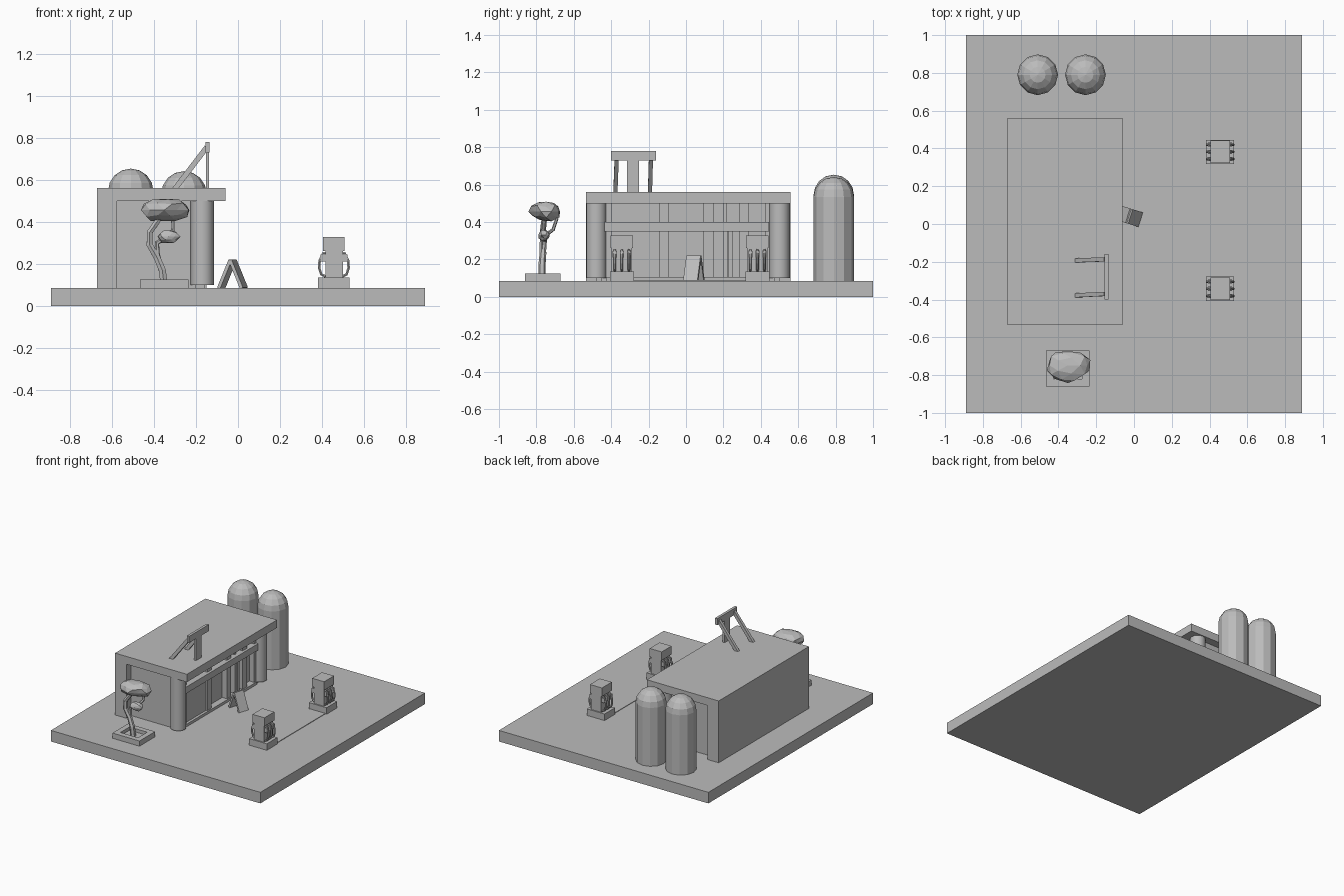
import bpy, math, random
from mathutils import Vector

cube = bpy.data.objects.get("Cube")
if cube:
    bpy.data.objects.remove(cube)

grey = bpy.data.materials.new("plain grey")
grey.use_nodes = True
GREY = (0.5, 0.5, 0.5, 1)
grey.diffuse_color = GREY
grey.node_tree.nodes["Principled BSDF"].inputs["Base Color"].default_value = GREY


def finish(name):
    ob = bpy.context.object
    ob.name = name
    ob.data.materials.append(grey)
    return ob


def box(name, x, y, z):
    """Box from (low, high) ranges."""
    bpy.ops.mesh.primitive_cube_add(size=1, location=[sum(r) / 2 for r in (x, y, z)])
    ob = finish(name)
    ob.scale = [r[1] - r[0] for r in (x, y, z)]
    return ob


def beam(name, a, b, width, depth, side):
    """Rectangular bar from a to b; width runs along side."""
    a, b = Vector(a), Vector(b)
    axis = (b - a).normalized()
    u = Vector(side).normalized()
    v = axis.cross(u).normalized()
    verts = [p + u * i * width / 2 + v * j * depth / 2
             for p in (a, b) for i, j in ((-1, -1), (1, -1), (1, 1), (-1, 1))]
    faces = [(3, 2, 1, 0), (4, 5, 6, 7)]
    faces += [(k, (k + 1) % 4, (k + 1) % 4 + 4, k + 4) for k in range(4)]
    mesh = bpy.data.meshes.new(name)
    mesh.from_pydata(verts, [], faces)
    mesh.materials.append(grey)
    ob = bpy.data.objects.new(name, mesh)
    bpy.context.collection.objects.link(ob)
    return ob


def tube(name, points, radius, tip=1.0, sides=1):
    """Tapered round curve through the points."""
    curve = bpy.data.curves.new(name, "CURVE")
    curve.dimensions = "3D"
    curve.bevel_depth = radius
    curve.bevel_resolution = sides
    curve.use_fill_caps = True
    curve.materials.append(grey)
    spline = curve.splines.new("POLY")
    spline.use_smooth = False
    spline.points.add(len(points) - 1)
    for i, p in enumerate(points):
        spline.points[i].co = (*p, 1)
        spline.points[i].radius = 1 + (tip - 1) * i / (len(points) - 1)
    ob = bpy.data.objects.new(name, curve)
    bpy.context.collection.objects.link(ob)


def rock(name, centre, size, seed):
    """Irregular faceted leaf clump."""
    random.seed(seed)
    bpy.ops.mesh.primitive_ico_sphere_add(subdivisions=2, radius=1, location=centre)
    ob = finish(name)
    for v in ob.data.vertices:
        v.co *= random.uniform(0.82, 1.1)
    ob.scale = size


# Ground slab
GROUND = 0.085
box("ground_slab", (-0.89, 0.89), (-1, 1), (0, GROUND))

# Building shell
box("roof", (-0.67, -0.06), (-0.535, 0.56), (0.5, 0.56))
box("back_wall", (-0.67, -0.575), (-0.535, 0.56), (GROUND, 0.5))
box("hall", (-0.58, -0.2), (-0.48, 0.5), (GROUND, 0.5))
for side, y in (("right", -0.48), ("left", 0.5)):
    bpy.ops.mesh.primitive_cylinder_add(vertices=16, radius=0.055, depth=0.4,
                                        location=(-0.17, y, 0.3))
    finish(side + "_column")
    bpy.ops.object.shade_smooth_by_angle()

# Shop front: posts, ledge, panels and plinth
for y in (-0.425, -0.118, 0.12, 0.312, 0.45):
    box("shop_post", (-0.2, -0.16), (y - 0.026, y + 0.026), (GROUND, 0.5))
box("window_ledge", (-0.2, -0.14), (-0.445, 0.445), (0.35, 0.4))
box("plinth", (-0.2, -0.15), (-0.425, 0.445), (GROUND, 0.105))
box("front_panel", (-0.2, -0.17), (-0.425, -0.145), (0.1, 0.35))
for y in (0.21, 0.24):
    box("door_stile", (-0.2, -0.165), (y - 0.012, y + 0.012), (0.1, 0.35))
box("window_bar", (-0.2, -0.17), (0.2, 0.22), (0.4, 0.5))

# Roof sign with braces
box("sign_board", (-0.155, -0.135), (-0.4, -0.16), (0.73, 0.78))
box("sign_post", (-0.153, -0.137), (-0.315, -0.25), (0.56, 0.73))
for bottom, top in ((-0.378, -0.37), (-0.193, -0.187)):
    beam("sign_brace", (-0.305, bottom, 0.55), (-0.148, top, 0.755), 0.022, 0.025, (0, 1, 0))

# Domed storage tanks, each turned from one profile
for x, drop in ((-0.51, 0), (-0.257, 0.012)):
    radius, shoulder, n = 0.108, 0.545 - drop, 12
    profile = [(radius, GROUND), (radius, shoulder - 0.015)]
    profile += [(radius * math.cos(t), shoulder + radius * math.sin(t))
                for t in (math.radians(a) for a in (0, 22, 45, 67))]
    verts = [(x + r * math.cos(math.tau * k / n), 0.79 + r * math.sin(math.tau * k / n), z)
             for r, z in profile for k in range(n)]
    rows = len(profile)
    faces = [(i * n + k, i * n + (k + 1) % n, (i + 1) * n + (k + 1) % n, (i + 1) * n + k)
             for i in range(rows - 1) for k in range(n)]
    verts.append((x, 0.79, shoulder + radius))
    faces += [((rows - 1) * n + k, (rows - 1) * n + (k + 1) % n, rows * n) for k in range(n)]
    faces.append(tuple(reversed(range(n))))
    mesh = bpy.data.meshes.new("storage_tank")
    mesh.from_pydata(verts, [], faces)
    mesh.materials.append(grey)
    bpy.context.collection.objects.link(bpy.data.objects.new("storage_tank", mesh))

# Planter frame and soil
for x in (-0.445, -0.255):
    box("planter_side", (x - 0.02, x + 0.02), (-0.86, -0.67), (GROUND, 0.125))
for y in (-0.84, -0.69):
    box("planter_end", (-0.43, -0.27), (y - 0.02, y + 0.02), (GROUND, 0.125))
box("planter_soil", (-0.43, -0.27), (-0.83, -0.7), (GROUND, 0.1))

# Tree with a bent trunk, side branch and leaf clumps
tube("trunk", [(-0.35, -0.77, 0.09), (-0.36, -0.77, 0.17), (-0.385, -0.765, 0.23),
               (-0.42, -0.765, 0.29), (-0.42, -0.765, 0.35), (-0.385, -0.76, 0.4),
               (-0.36, -0.75, 0.45)], 0.02, 0.7)
tube("branch", [(-0.365, -0.765, 0.17), (-0.385, -0.76, 0.25), (-0.385, -0.755, 0.3),
                (-0.33, -0.75, 0.33), (-0.31, -0.71, 0.36), (-0.31, -0.69, 0.42)], 0.014, 0.6)
rock("crown", (-0.35, -0.748, 0.456), (0.118, 0.088, 0.058), 4)
rock("small_leaves", (-0.33, -0.76, 0.33), (0.056, 0.034, 0.034), 7)

# Folding pavement sign
along, across = Vector((0.3, 0.95, 0)), Vector((0.95, -0.3, 0))
ridge = Vector((-0.026, 0.042, 0.218))
for s in (-1, 1):
    foot = ridge + across * s * 0.057
    foot.z = GROUND
    beam("pavement_sign", ridge, foot, 0.08, 0.016, along)

# Fuel island and pumps with three hoses on each face
box("island_strip", (0.39, 0.52), (-0.285, 0.32), (GROUND, 0.089))
for y in (-0.343, 0.382):
    box("pump_base", (0.38, 0.53), (y - 0.064, y + 0.064), (GROUND, 0.135))
    box("pump_body", (0.415, 0.5), (y - 0.055, y + 0.055), (0.13, 0.27))
    box("pump_head", (0.405, 0.507), (y - 0.06, y + 0.06), (0.262, 0.327))
    for s in (-1, 1):
        for dy in (-0.038, 0, 0.038):
            path = [(0.035, 0.25), (0.052, 0.25), (0.068, 0.215),
                    (0.07, 0.18), (0.06, 0.15), (0.04, 0.14)]
            tube("pump_hose", [(0.456 + s * x, y + dy, z) for x, z in path], 0.007)
            box("pump_nozzle", (0.456 + s * 0.052 - 0.012, 0.456 + s * 0.052 + 0.012),
                (y + dy - 0.011, y + dy + 0.011), (0.21, 0.245))
